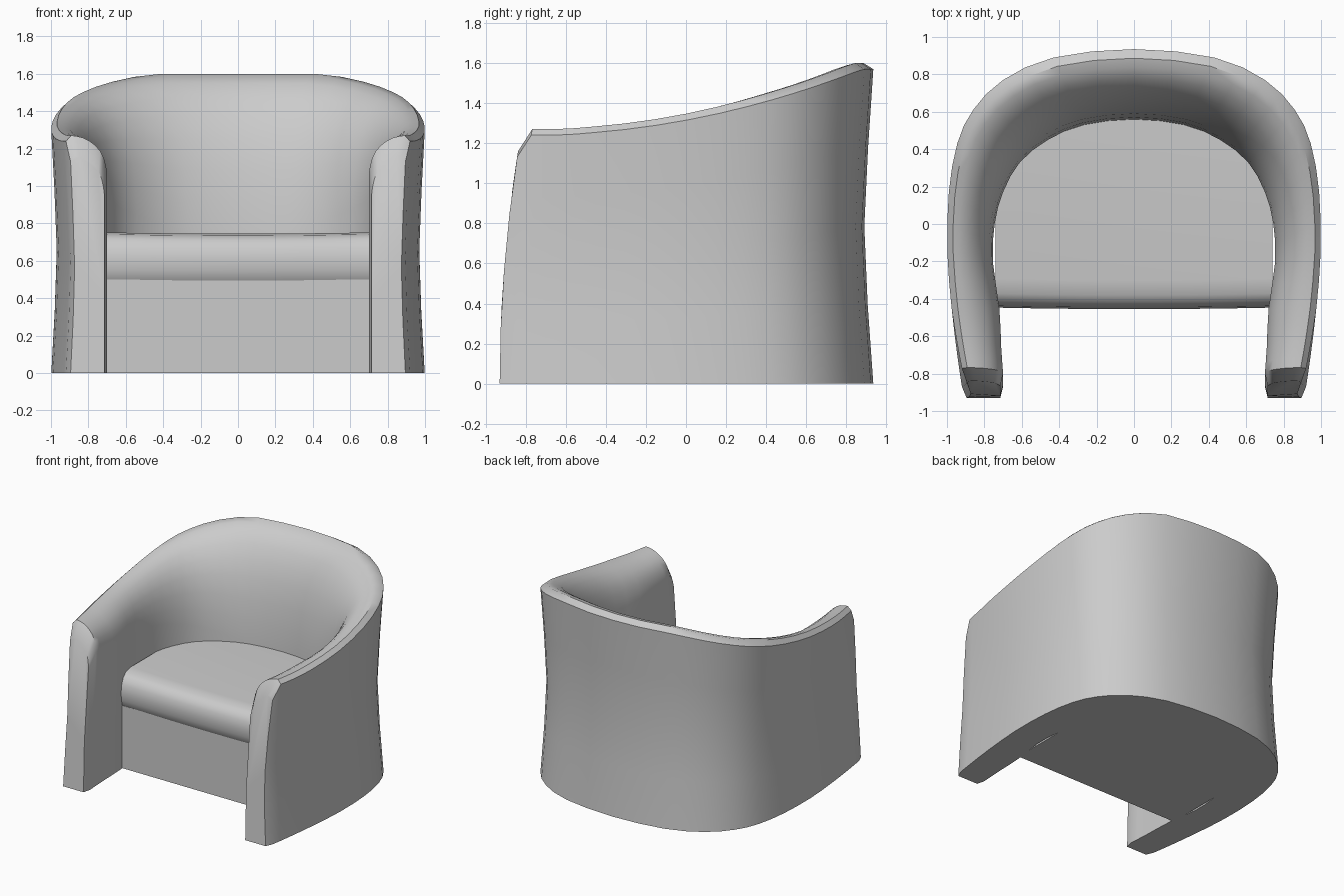
import bpy
import bmesh

cube = bpy.data.objects.get("Cube")
if cube:
    bpy.data.objects.remove(cube, do_unlink=True)

fabric = bpy.data.materials.new("grey_fabric")
fabric.use_nodes = True
grey = (0.6, 0.6, 0.6, 1)
fabric.diffuse_color = grey
fabric.node_tree.nodes["Principled BSDF"].inputs["Base Color"].default_value = grey


def loft(name, rings, angle):
    """Skin closed rings of points and cap both ends."""
    bm = bmesh.new()
    loops = [[bm.verts.new(p) for p in ring] for ring in rings]
    for a, b in zip(loops, loops[1:]):
        for i in range(len(a)):
            j = (i + 1) % len(a)
            bm.faces.new((a[i], a[j], b[j], b[i]))
    bm.faces.new(loops[0])
    bm.faces.new(loops[-1])
    bmesh.ops.recalc_face_normals(bm, faces=bm.faces[:])
    mesh = bpy.data.meshes.new(name)
    bm.to_mesh(mesh)
    bm.free()
    mesh.materials.append(fabric)
    obj = bpy.data.objects.new(name, mesh)
    bpy.context.collection.objects.link(obj)
    bpy.ops.object.select_all(action="DESELECT")
    obj.select_set(True)
    bpy.context.view_layer.objects.active = obj
    bpy.ops.object.shade_smooth_by_angle(angle=angle)
    return obj


def spline(points, steps):
    """Catmull-Rom curve through tuples of any size."""
    out = []
    for k in range(len(points) - 1):
        p0, p1 = points[max(k - 1, 0)], points[k]
        p2, p3 = points[k + 1], points[min(k + 2, len(points) - 1)]
        for s in range(steps):
            t = s / steps
            out.append(tuple(
                b + 0.5 * t * (c - a + t * (2 * a - 5 * b + 4 * c - d + t * (3 * (b - c) + d - a)))
                for a, b, c, d in zip(p0, p1, p2, p3)))
    return out + [points[-1]]


# Plan of the wraparound shell, front to back: outer x, y, inner x, y
half = [
    (0.92, -0.87, 0.70, -0.87), (0.945, -0.7, 0.71, -0.7),
    (0.975, -0.45, 0.72, -0.45), (0.998, -0.15, 0.755, -0.2),
    (0.99, 0.17, 0.745, 0.0), (0.945, 0.43, 0.70, 0.17),
    (0.86, 0.61, 0.61, 0.33), (0.70, 0.77, 0.46, 0.45),
    (0.43, 0.89, 0.27, 0.53), (0, 0.935, 0, 0.56),
]
full = half + [(-a, b, -c, d) for a, b, c, d in reversed(half[:-1])]
tip = (0.895, -0.93, 0.715, -0.93)
stations = [tip] + spline(full, 2) + [(-tip[0], tip[1], -tip[2], tip[3])]

# Rounded inner edge: share of thickness, share of drop below the rim
roundover = [(0, 1), (0.03, 0.8), (0.08, 0.6), (0.17, 0.41), (0.28, 0.27),
             (0.42, 0.15), (0.58, 0.06), (0.74, 0.015), (0.87, 0)]
# Waisted outside: share of height, inward share of thickness
waist = [(1, 0), (0.75, 0.07), (0.5, 0.12), (0.25, 0.075), (0, 0)]


def shell_ring(station, is_tip):
    ox, oy, ix, iy = station
    t = min(max((oy + 0.8) / 1.68, 0), 1)
    top = 1.27 + 0.33 * t * t - (0.11 if is_tip else 0)
    drop = 0.2 + 0.3 * t + 0.35 * t ** 4
    section = [(0, 0), (0, 0.4)]
    section += [(f, top - drop * k) for f, k in roundover]
    section += [(1 - f, (top - 0.03) * k) for k, f in waist]
    ring = []
    for f, z in section:
        y = iy + (oy - iy) * f
        lean = min(max((-0.45 - y) / 0.45, 0), 1) * 0.09 * (z / 1.15) ** 2
        ring.append((ix + (ox - ix) * f, y + lean, z))
    return ring


last = len(stations) - 1
loft("back_and_arms", [shell_ring(s, i in (0, last)) for i, s in enumerate(stations)], 0.75)

# Seat base and cushion, as profiles in y and z swept across the width
widths = [-0.74 + 1.48 * i / 10 for i in range(11)]
base = [(-0.43, 0), (0.6, 0), (0.6, 0.5), (-0.43, 0.5)]
loft("seat_base", [[(x, y, z) for y, z in base] for x in (widths[0], widths[-1])], 0.5)

cushion = [(0.6, 0.47), (-0.41, 0.47), (-0.435, 0.50), (-0.45, 0.55), (-0.455, 0.61),
           (-0.445, 0.67), (-0.42, 0.71), (-0.38, 0.735), (-0.3, 0.745), (0.6, 0.745)]
rings = []
for x in widths:
    edge = (x / 0.74) ** 2
    rings.append([(x, y + (0.008 * edge if y < 0 else 0), z + (0.008 * edge if z > 0.7 else 0))
                  for y, z in cushion])
loft("seat_cushion", rings, 0.75)
